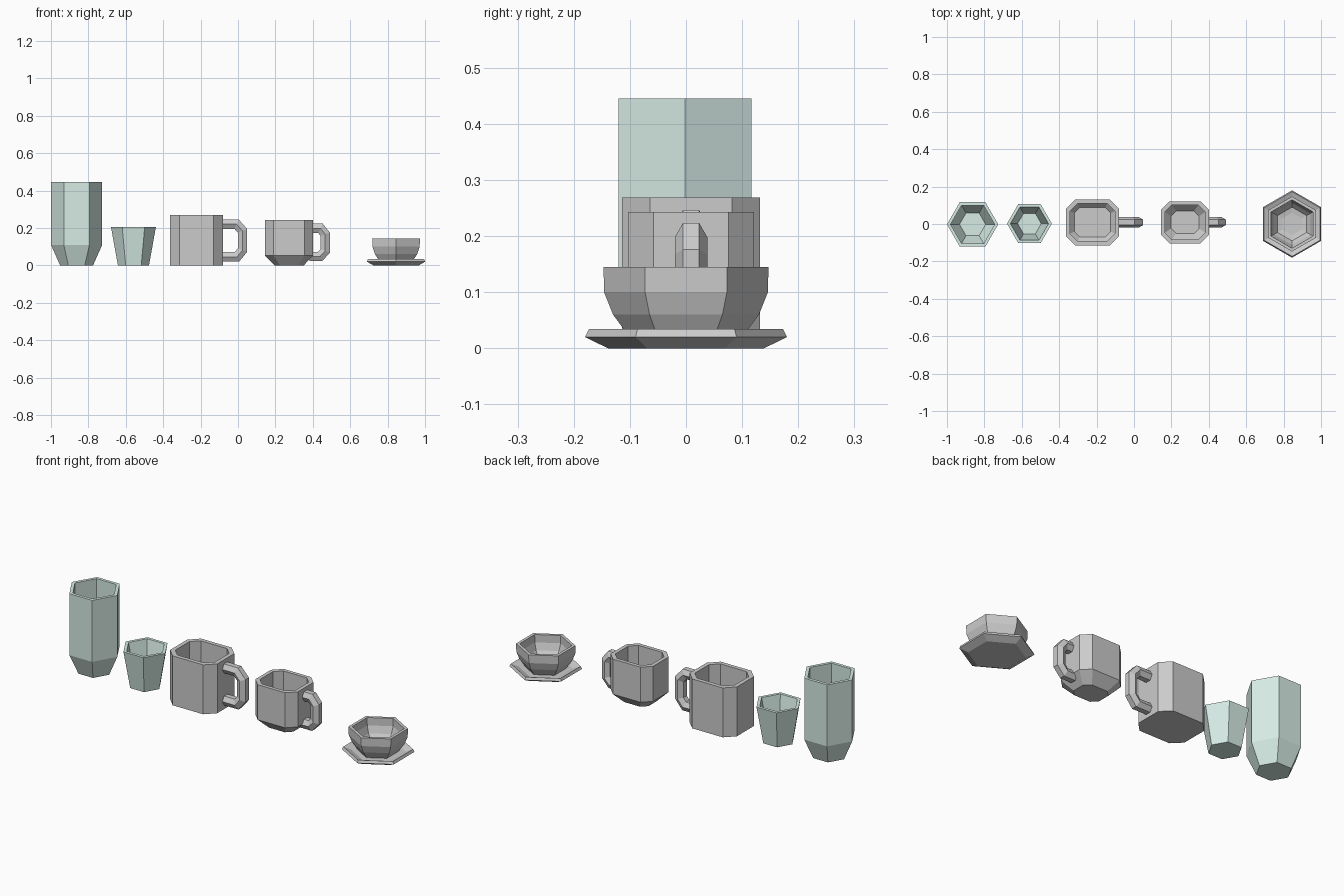
import bpy, bmesh
from math import cos, sin, pi
from mathutils import Vector

if "Cube" in bpy.data.objects:
    bpy.data.objects.remove(bpy.data.objects["Cube"])

tint = bpy.data.materials.new("pale_green_glass")
tint.diffuse_color = (0.68, 0.84, 0.79, 1)
tint.use_nodes = True
tint.node_tree.nodes["Principled BSDF"].inputs["Base Color"].default_value = tint.diffuse_color


def loft(name, rings, closed=False, mat=None):
    """Skin a list of equal-length rings; cap the ends."""
    bm = bmesh.new()
    vs = [[bm.verts.new(p) for p in r] for r in rings]
    n = len(vs[0])
    for a, b in zip(vs, vs[1:]):
        for i in range(n):
            j = (i + 1) % n
            bm.faces.new((a[i], a[j], b[j], b[i]))
    bm.faces.new(vs[0][::-1])
    bm.faces.new(vs[-1])
    bmesh.ops.recalc_face_normals(bm, faces=bm.faces)
    me = bpy.data.meshes.new(name)
    bm.to_mesh(me)
    bm.free()
    ob = bpy.data.objects.new(name, me)
    bpy.context.collection.objects.link(ob)
    if mat:
        me.materials.append(mat)
    return ob


def hexagon(cx, cy, r, z, turn=0.0):
    return [(cx + r * cos(turn + i * pi / 3), cy + r * sin(turn + i * pi / 3), z)
            for i in range(6)]


def octagon(cx, cy, hx, hy, c, z):
    pts = [(hx, -hy + c), (hx, hy - c), (hx - c, hy), (-hx + c, hy),
           (-hx, hy - c), (-hx, -hy + c), (-hx + c, -hy), (hx - c, -hy)]
    return [(cx + x, cy + y, z) for x, y in pts]


def hex_vessel(name, cx, cy, profile, turn=0.0, mat=None):
    loft(name, [hexagon(cx, cy, r, z, turn) for r, z in profile], mat=mat)


def mug_body(name, cx, cy, profile):
    loft(name, [octagon(cx, cy, *p) for p in profile])


def handle(name, path, cy, r=0.029):
    """Sweep a hexagonal section along an x-z path with mitred corners."""
    pts = [Vector((x, 0, z)) for x, z in path]
    rings = []
    for i, p in enumerate(pts):
        d0 = (p - pts[i - 1]).normalized() if i else None
        d1 = (pts[i + 1] - p).normalized() if i < len(pts) - 1 else None
        d0, d1 = d0 or d1, d1 or d0
        t = (d0 + d1).normalized()
        nrm = Vector((-t.z, 0, t.x)) / t.dot(d0)
        rings.append([p + Vector((0, cy + r * cos(k * pi / 3), 0)) + nrm * r * sin(k * pi / 3)
                      for k in range(6)])
    loft(name, rings)


# Glasses: outside from the base up, then inside down to the floor
hex_vessel("tall_glass", -0.863, -0.002,
           [(0.088, 0), (0.137, 0.11), (0.137, 0.445),
            (0.118, 0.445), (0.118, 0.115), (0.07, 0.02)], mat=tint)
hex_vessel("short_glass", -0.559, 0.002,
           [(0.083, 0), (0.12, 0.205), (0.102, 0.205), (0.063, 0.02)], mat=tint)

# Large straight mug
mug_body("large_mug", -0.222, 0.009,
         [(0.142, 0.123, 0.05, 0), (0.142, 0.123, 0.05, 0.269),
          (0.12, 0.101, 0.041, 0.269), (0.12, 0.101, 0.041, 0.05),
          (0.097, 0.078, 0.028, 0.025)])
handle("large_mug_handle",
       [(-0.095, 0.221), (-0.008, 0.221), (0.024, 0.185),
        (0.024, 0.082), (-0.005, 0.046), (-0.095, 0.046)], 0.009)

# Small mug with a tapered foot
mug_body("small_mug", 0.273, 0.009,
         [(0.078, 0.064, 0.03, 0), (0.128, 0.112, 0.045, 0.052),
          (0.128, 0.112, 0.045, 0.243), (0.108, 0.092, 0.037, 0.243),
          (0.108, 0.092, 0.037, 0.062), (0.075, 0.06, 0.027, 0.025)])
handle("small_mug_handle",
       [(0.388, 0.198), (0.441, 0.198), (0.466, 0.167),
        (0.466, 0.078), (0.439, 0.048), (0.382, 0.048)], 0.009)

# Saucer and cup, corners pointing along y
hex_vessel("saucer", 0.845, 0,
           [(0.139, 0), (0.18, 0.02), (0.173, 0.034), (0.135, 0.02)], pi / 6)
hex_vessel("cup", 0.845, 0,
           [(0.1, 0.018), (0.111, 0.034), (0.13, 0.06), (0.146, 0.1), (0.147, 0.145),
            (0.129, 0.145), (0.128, 0.103), (0.113, 0.066), (0.09, 0.038), (0.06, 0.033)],
           pi / 6)
